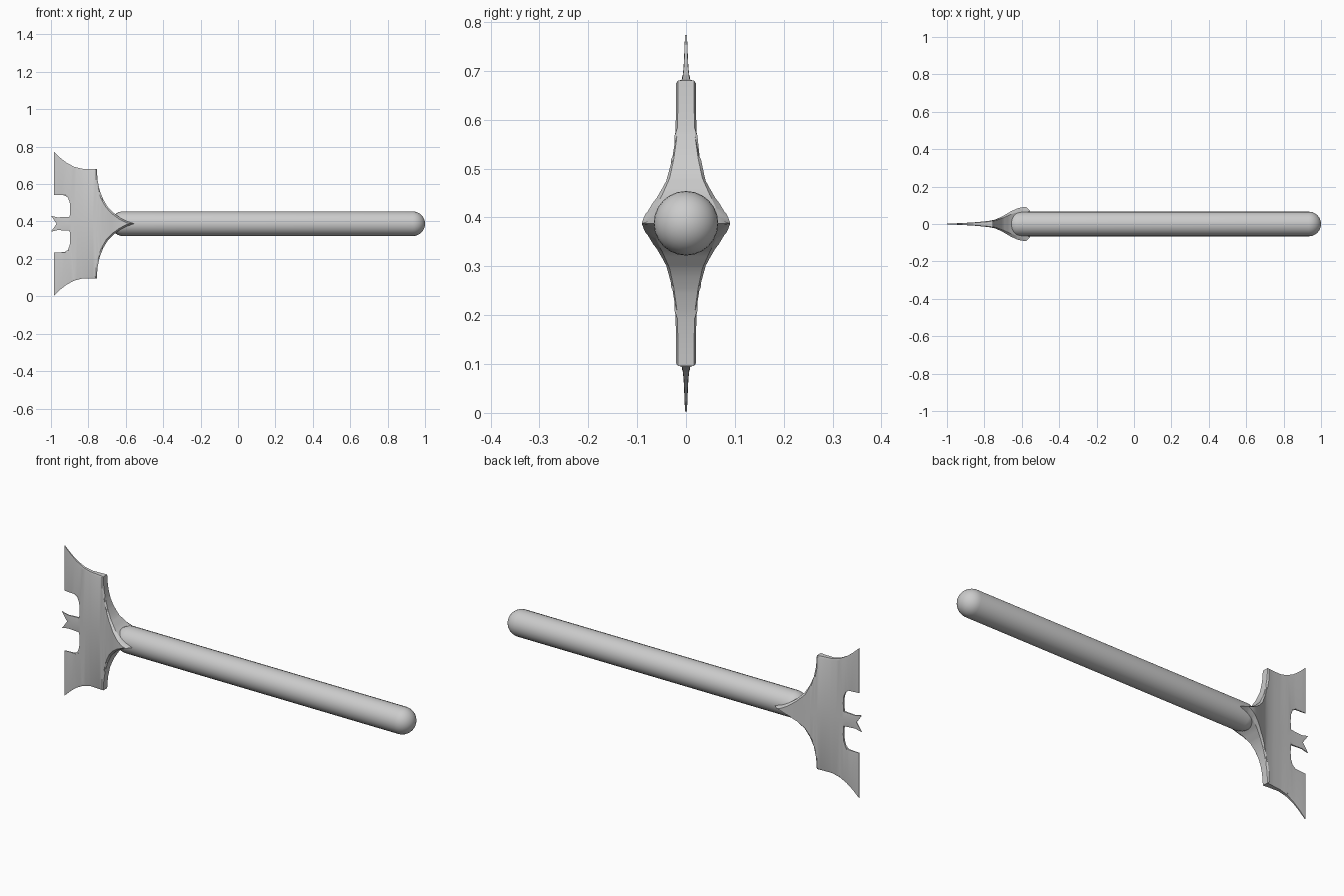
import bpy, bmesh, math
from mathutils import Vector, Matrix

cube = bpy.data.objects.get("Cube")
if cube:
    bpy.data.objects.remove(cube, do_unlink=True)

AXIS_Z = 0.388

steel = bpy.data.materials.new("grey_steel")
steel.use_nodes = True
colour = (0.6, 0.6, 0.6, 1)
steel.diffuse_color = colour
steel.node_tree.nodes["Principled BSDF"].inputs["Base Color"].default_value = colour


def finish(name, bm, angle):
    bmesh.ops.recalc_face_normals(bm, faces=bm.faces)
    mesh = bpy.data.meshes.new(name)
    bm.to_mesh(mesh)
    bm.free()
    mesh.materials.append(steel)
    obj = bpy.data.objects.new(name, mesh)
    obj.location.z = AXIS_Z
    bpy.context.collection.objects.link(obj)
    bpy.ops.object.select_all(action="DESELECT")
    obj.select_set(True)
    bpy.context.view_layer.objects.active = obj
    bpy.ops.object.shade_smooth_by_angle(angle=math.radians(angle))


# Handle: a round-ended rod, spun from half of its profile
def handle(start, end, radius, sides=24, steps=8):
    bm = bmesh.new()
    arc = [math.pi / 2 * i / steps for i in range(steps + 1)]
    profile = [(start + radius * (1 - math.cos(a)), radius * math.sin(a)) for a in arc]
    profile += [(end - radius * (1 - math.cos(a)), radius * math.sin(a)) for a in reversed(arc)]
    verts = [bm.verts.new((x, 0, r)) for x, r in profile]
    edges = [bm.edges.new(pair) for pair in zip(verts, verts[1:])]
    bmesh.ops.spin(bm, geom=verts + edges, cent=(0, 0, 0), axis=(1, 0, 0),
                   angle=2 * math.pi, steps=sides)
    bmesh.ops.remove_doubles(bm, verts=bm.verts, dist=0.0005)
    finish("handle", bm, 40)


# Blade half outline (x, height above the axis), from the front notch to the rear tip
UPPER = [(-1.0, 0.043), (-0.965, 0.034), (-0.9, 0.037), (-0.897, 0.08), (-0.9, 0.115),
         (-0.91, 0.14), (-0.927, 0.152), (-0.985, 0.154), (-0.985, 0.385),
         (-0.95, 0.352), (-0.915, 0.325), (-0.875, 0.304), (-0.835, 0.294), (-0.755, 0.292),
         (-0.751, 0.235), (-0.74, 0.18), (-0.722, 0.133), (-0.698, 0.092),
         (-0.665, 0.058), (-0.63, 0.032), (-0.595, 0.014)]
NOTCH, TIP = (-0.97, 0), (-0.555, 0)

# Half thickness along x: a keen front edge swelling into the socket
THICKNESS = [(-1.0, 0.002), (-0.92, 0.005), (-0.84, 0.010), (-0.78, 0.016), (-0.74, 0.024),
             (-0.70, 0.043), (-0.66, 0.067), (-0.62, 0.085), (-0.59, 0.09), (-0.5, 0.09)]


def half_thickness(x):
    for (x0, t0), (x1, t1) in zip(THICKNESS, THICKNESS[1:]):
        if x <= x1:
            return t0 + (t1 - t0) * max(0, x - x0) / (x1 - x0)
    return THICKNESS[-1][1]


def blade():
    bm = bmesh.new()
    outline = [NOTCH] + UPPER + [TIP] + [(x, -h) for x, h in reversed(UPPER)]
    face = bm.faces.new([bm.verts.new((x, 0, h)) for x, h in outline])
    bm.normal_update()
    # Narrow rim that becomes the bevelled edge
    bmesh.ops.inset_region(bm, faces=[face], thickness=0.009, use_even_offset=True,
                           use_boundary=True)
    # Slice the sheet so that it can follow the swelling
    for i in range(24):
        bmesh.ops.bisect_plane(bm, geom=bm.verts[:] + bm.edges[:] + bm.faces[:], dist=1e-5,
                               plane_co=(-0.96 + 0.0167 * i, 0, 0), plane_no=(1, 0, 0))
    bmesh.ops.bisect_plane(bm, geom=bm.verts[:] + bm.edges[:] + bm.faces[:], dist=1e-5,
                           plane_co=(0, 0, 0), plane_no=(0, 0, 1))
    rim = {v for v in bm.verts if v.is_boundary}
    depth = {v: half_thickness(v.co.x) * (0.76 if v in rim else 1) for v in bm.verts}
    sheet = bm.faces[:]
    # Copy the sheet, wall the rim, then push both sides apart
    twin = {v: bm.verts.new(v.co + Vector((0, d, 0))) for v, d in depth.items()}
    border = [e for e in bm.edges if e.is_boundary]
    for f in sheet:
        bm.faces.new([twin[v] for v in reversed(f.verts)])
    for e in border:
        a, b = e.verts
        bm.faces.new((a, b, twin[b], twin[a]))
    for v, d in depth.items():
        v.co.y = -d
    bmesh.ops.triangulate(bm, faces=[f for f in bm.faces if len(f.verts) > 4])
    finish("blade_head", bm, 28)


handle(-0.68, 1.0, 0.066)
blade()
